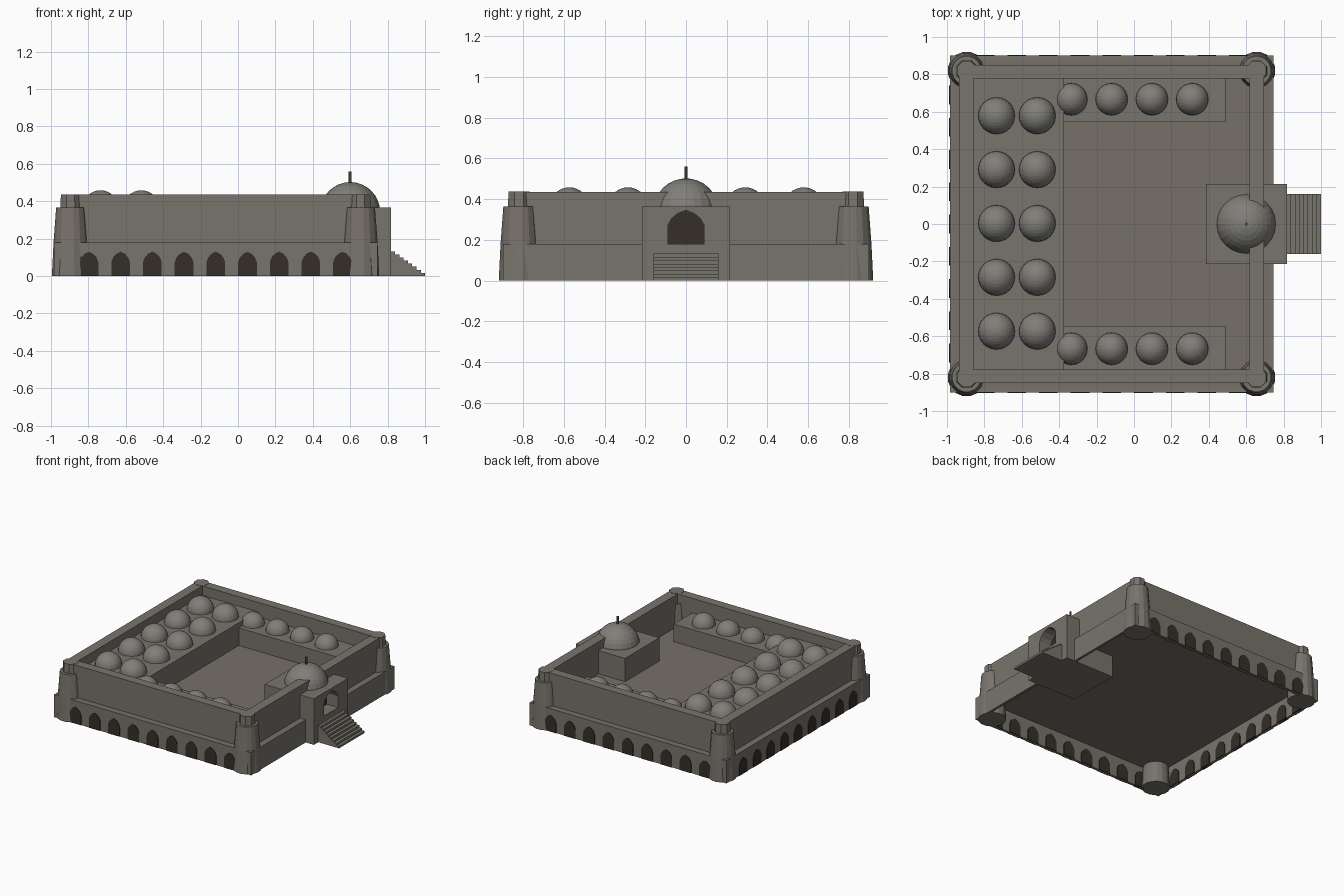
import bpy, bmesh, math
from mathutils import Vector, Matrix

if "Cube" in bpy.data.objects:
    bpy.data.objects.remove(bpy.data.objects["Cube"])


def material(name, rgb):
    m = bpy.data.materials.new(name)
    m.diffuse_color = (*rgb, 1)
    m.use_nodes = True
    m.node_tree.nodes["Principled BSDF"].inputs["Base Color"].default_value = m.diffuse_color
    return m


STONE = material("stone", (0.19, 0.175, 0.15))
DOME = material("dome_stone", (0.22, 0.21, 0.19))
PAVING = material("paving", (0.18, 0.16, 0.135))
DARK = material("dark_opening", (0.035, 0.028, 0.02))
BRASS = material("brass", (0.16, 0.11, 0.05))


def finish(name, bm, mat):
    bmesh.ops.recalc_face_normals(bm, faces=bm.faces)
    me = bpy.data.meshes.new(name)
    bm.to_mesh(me)
    bm.free()
    me.materials.append(mat)
    ob = bpy.data.objects.new(name, me)
    bpy.context.collection.objects.link(ob)
    return ob


def box(name, x0, x1, y0, y1, z0, z1, mat=STONE):
    bm = bmesh.new()
    bmesh.ops.create_cube(bm, size=1)
    for v in bm.verts:
        v.co = Vector(((x0 + x1) / 2 + v.co.x * (x1 - x0),
                       (y0 + y1) / 2 + v.co.y * (y1 - y0),
                       (z0 + z1) / 2 + v.co.z * (z1 - z0)))
    return finish(name, bm, mat)


def ring_wall(name, cx, outer, inner, z0, z1):
    """Rectangular wall ring with square corners."""
    bm = bmesh.new()
    loops = []
    for (hx, hy), z in ((outer, z0), (outer, z1), (inner, z1), (inner, z0)):
        loops.append([bm.verts.new((cx + sx * hx, sy * hy, z))
                      for sx, sy in ((-1, -1), (1, -1), (1, 1), (-1, 1))])
    for i in range(4):
        a, b = loops[i], loops[(i + 1) % 4]
        for j in range(4):
            k = (j + 1) % 4
            bm.faces.new((a[j], a[k], b[k], b[j]))
    return finish(name, bm, STONE)


def lathe(name, x, y, profile, sides, mat, smooth=False, turn=0.0):
    """Solid of revolution from (radius, z) points."""
    bm = bmesh.new()
    rings = [[bm.verts.new((x + r * math.cos(turn + math.tau * i / sides),
                            y + r * math.sin(turn + math.tau * i / sides), z))
              for i in range(sides)] for r, z in profile]
    for a, b in zip(rings, rings[1:]):
        for i in range(sides):
            j = (i + 1) % sides
            bm.faces.new((a[i], a[j], b[j], b[i]))
    bm.faces.new(rings[0])
    bm.faces.new(rings[-1])
    bmesh.ops.remove_doubles(bm, verts=bm.verts, dist=1e-5)
    ob = finish(name, bm, mat)
    if smooth:
        for p in ob.data.polygons:
            p.use_smooth = True
    return ob


def dome(name, x, y, z, r):
    prof = [(r * math.cos(a), z + r * math.sin(a))
            for a in (math.pi / 2 * i / 8 for i in range(8))]
    return lathe(name, x, y, prof + [(0.004, z + r)], 24, DOME)


def arch(name, origin, angle, half, spring, top, depth, mat=DARK):
    """Pointed arch prism; its face looks along -y before turning."""
    side = [(half, 0), (half, spring), (half * 0.8, spring + (top - spring) * 0.45),
            (half * 0.45, spring + (top - spring) * 0.8)]
    pts = side + [(0, top)] + [(-x, z) for x, z in reversed(side)]
    bm = bmesh.new()
    face = bm.faces.new([bm.verts.new((x, 0, z)) for x, z in pts])
    ext = bmesh.ops.extrude_face_region(bm, geom=[face])["geom"]
    for g in ext:
        if isinstance(g, bmesh.types.BMVert):
            g.co.y += depth
    bm.transform(Matrix.Translation(origin) @ Matrix.Rotation(angle, 4, 'Z'))
    return finish(name, bm, mat)


CX = -0.12

# hollow base storey, terrace floor and upper enclosure wall
ring_wall("base_wall", CX, (0.865, 0.90), (0.845, 0.88), 0, 0.18)
box("terrace_floor", -0.98, 0.74, -0.895, 0.895, 0.172, 0.18, PAVING)
ring_wall("upper_wall", CX, (0.815, 0.85), (0.738, 0.778), 0.18, 0.435)

# arcades on the front, back and left
for i in range(9):
    x = -0.797 + 0.1695 * i
    arch("front_arch", (x, -0.904, 0), 0, 0.05, 0.075, 0.13, 0.03)
    arch("back_arch", (x, 0.904, 0), math.pi, 0.05, 0.075, 0.13, 0.03)
    arch("left_arch", (-0.989, -0.69 + 0.1725 * i, 0), -math.pi / 2,
         0.05, 0.075, 0.13, 0.03)

# tapered corner towers with narrower caps
for x in (-0.895, 0.655):
    for y in (-0.82, 0.82):
        lathe("corner_tower", x, y, [(0.102, 0), (0.093, 0.18), (0.079, 0.365)],
              16, STONE, turn=math.pi / 16)
        lathe("tower_cap", x, y, [(0.06, 0.36), (0.056, 0.437)], 8, STONE,
              turn=math.pi / 8)

# main hall with two columns of domes
box("main_hall", -0.86, -0.375, -0.779, 0.779, 0.18, 0.36)
for x in (-0.735, -0.517):
    for i in range(-2, 3):
        dome("hall_dome", x, 0.288 * i + 0.003, 0.36, 0.098)

# side wings with smaller domes
for s in (-1, 1):
    box("side_wing", -0.375, 0.49, *sorted((s * 0.545, s * 0.779)), 0.18, 0.32)
    for i in range(4):
        dome("wing_dome", -0.335 + 0.2155 * i, s * 0.667, 0.32, 0.086)

# gatehouse with a cut pointed doorway
gate = box("gatehouse", 0.385, 0.817, -0.215, 0.215, 0, 0.365)
cutter = arch("doorway_cutter", (0.83, 0, 0.18), math.pi / 2, 0.09, 0.09, 0.165, 0.12)
cutter.hide_render = True
mod = gate.modifiers.new("doorway", 'BOOLEAN')
mod.operation = 'DIFFERENCE'
mod.solver = 'EXACT'
mod.object = cutter
bpy.context.view_layer.objects.active = gate
bpy.ops.object.modifier_apply(modifier=mod.name)
bpy.data.objects.remove(cutter)
arch("doorway_panel", (0.716, 0, 0.18), math.pi / 2, 0.0895, 0.09, 0.1645, 0.01)

# gate dome and finial
dome("gate_dome", 0.6, 0, 0.342, 0.16)
lathe("finial", 0.6, 0, [(0.008, 0.49), (0.008, 0.56)], 8, BRASS)

# entrance stairs
STEPS = 8
for i in range(STEPS):
    x0 = 0.817 + 0.183 * i / STEPS
    box("stair_step", x0, x0 + 0.183 / STEPS, -0.16, 0.16, 0,
        0.132 * (STEPS - i) / STEPS)
